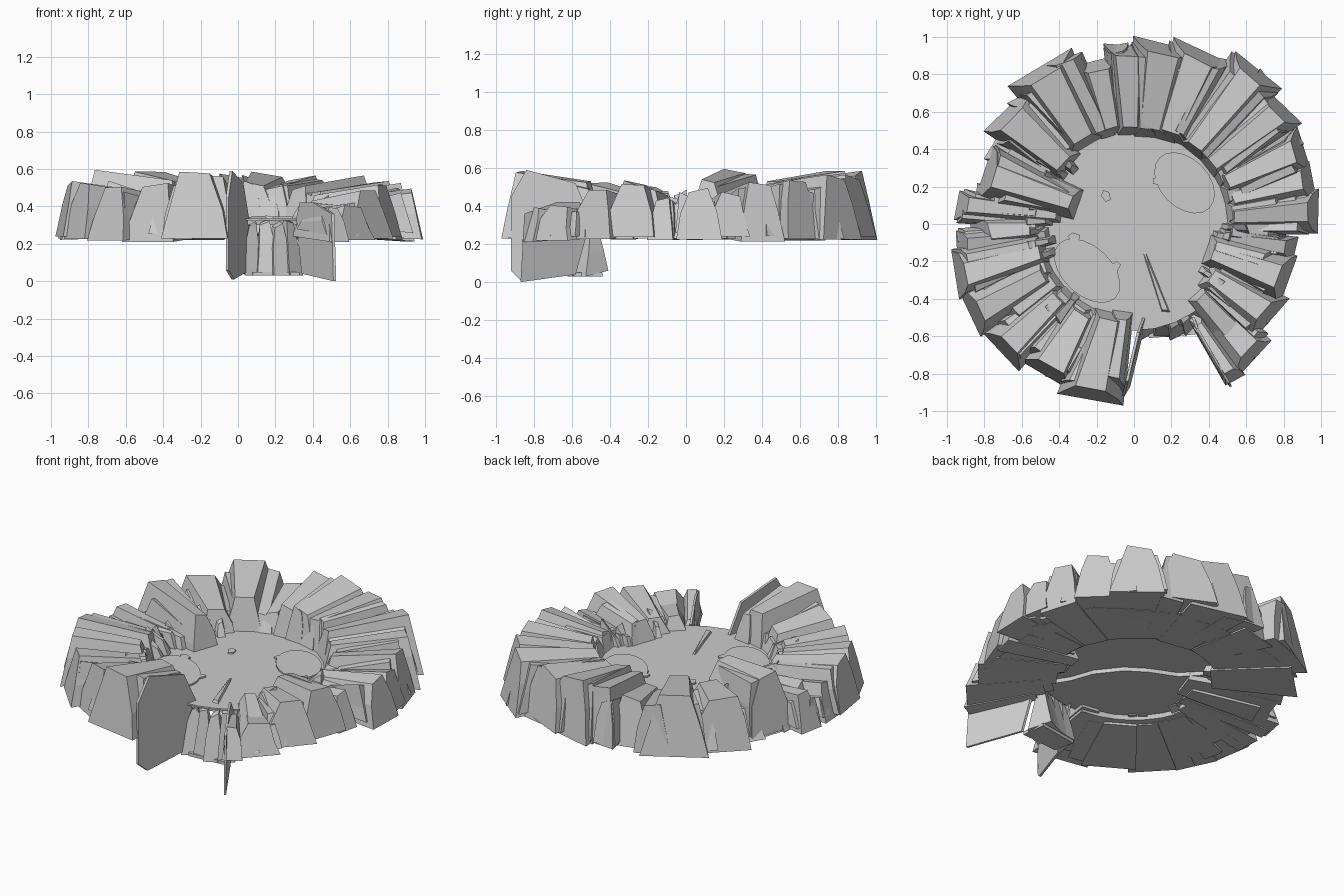
import bpy, bmesh, math, random
from mathutils import Vector

if "Cube" in bpy.data.objects:
    bpy.data.objects.remove(bpy.data.objects["Cube"])

random.seed(11)


def make(name, verts, faces):
    me = bpy.data.meshes.new(name)
    me.from_pydata(verts, [], faces)
    bm = bmesh.new()
    bm.from_mesh(me)
    bmesh.ops.recalc_face_normals(bm, faces=bm.faces)
    bm.to_mesh(me)
    bm.free()
    ob = bpy.data.objects.new(name, me)
    bpy.context.collection.objects.link(ob)
    return ob


def rock(name, deg, r0, r1, w0, w1, top0, top1, base=0.22, lean=0.06, yaw=0.0):
    """Radial rock ridge: faceted trapezoid section swept from inner to outer radius."""
    a = math.radians(deg)
    d, s = Vector((math.cos(a), math.sin(a), 0)), Vector((-math.sin(a), math.cos(a), 0))
    j = lambda k: random.uniform(-k, k)
    skew, tilt = j(.12), j(.1)
    prof = [(-1, 0), (-.8 + j(.06), .5 + j(.15)), (-.45 + skew + j(.08), 1 - max(0, tilt)),
            (.45 + skew + j(.08), 1 + min(0, tilt)), (.8 + j(.06), .5 + j(.15)), (1, 0)]
    cut = random.uniform(-.02, .02)     # outer end cut slightly off square
    verts = []
    for r, w, top, b, ln, c in ((r0, w0, top0, base + 0.03, -.06, 0),
                                (r1, w1, top1, base, lean, cut)):
        for u, v in prof:
            side = u * w + math.tan(yaw) * (r - r1)
            verts.append(d * (r - ln * v - abs(c) + c * u) + s * side
                         + Vector((0, 0, b + v * (top - b))))
    n = len(prof)
    faces = [(i, (i + 1) % n, n + (i + 1) % n, n + i) for i in range(n)]
    faces += [tuple(range(n)), tuple(range(n, 2 * n))]
    return make(name, verts, faces)


def prism(name, bottom, offset):
    """Flat plate: an outline extruded by an offset vector."""
    n = len(bottom)
    verts = [Vector(p) for p in bottom] + [Vector(p) + Vector(offset) for p in bottom]
    faces = [(i, (i + 1) % n, n + (i + 1) % n, n + i) for i in range(n)]
    return make(name, verts, faces + [tuple(range(n)), tuple(range(n, 2 * n))])


def slab(name, outline, z0, z1):
    return prism(name, [(x, y, z0) for x, y in outline], (0, 0, z1 - z0))


def ellipse(cx, cy, rx, ry, rot, n=20):
    c, s = math.cos(rot), math.sin(rot)
    pts = [(rx * math.cos(t * math.tau / n), ry * math.sin(t * math.tau / n)) for t in range(n)]
    return [(cx + x * c - y * s, cy + x * s + y * c) for x, y in pts]


# Main cliff rocks: angle, inner radius, outer radius, outer half width, top height
main = [
    (4, .48, 1.00, .12, .51), (14, .49, .99, .10, .49), (24, .49, 1.01, .12, .54),
    (38, .47, 1.04, .13, .55), (51, .47, 1.06, .16, .58), (69, .47, 1.01, .16, .58),
    (80, .46, .99, .18, .60), (92, .46, .97, .13, .59), (103, .47, .90, .13, .53),
    (121, .47, .98, .20, .60), (138, .44, .93, .17, .55), (161, .30, .85, .15, .61),
    (174, .36, .96, .08, .47), (187, .42, .96, .08, .46), (196, .47, 1.01, .13, .55),
    (209, .50, 1.01, .13, .54), (224, .51, .99, .14, .52), (239, .50, .94, .16, .54),
    (256, .47, .98, .18, .60), (303, .58, 1.0, .06, .41), (312, .52, .98, .13, .42),
    (325, .44, .91, .15, .50), (340, .39, .88, .14, .53), (351, .39, .88, .07, .46)]
for k, (deg, r0, r1, w, top) in enumerate(main):
    rock(f"cliff_rock_{k}", deg, r0, r1, w * .6, w, top - .07, top - .015,
         random.uniform(.21, .24))
    # narrower ridges overlapping each rock
    spread = math.degrees(w / r1)
    for i, o in enumerate((-.6, .55)):
        t = top - abs(o) * random.uniform(.05, .16)
        rock(f"cliff_ridge_{k}_{i}", deg + o * spread + random.uniform(-1, 1),
             r0 + random.uniform(-.02, .06), r1 - random.uniform(-.01, .08),
             w * random.uniform(.28, .38), w * random.uniform(.4, .55),
             t - random.uniform(.02, .1), t, random.uniform(.22, .26),
             random.uniform(.02, .09), random.uniform(-.08, .08))

# Low filler boulders closing the gaps between cliffs
for k, deg in enumerate(range(-48, 262, 11)):
    rock(f"filler_boulder_{k}", deg, .47, random.uniform(.8, .9), .07, .1,
         .42, random.uniform(.37, .44), .23, .1)

# Small stones at the inner rim
for k, deg in enumerate((-34, -26, -20, -14, -8, -2, 138, 145, 151, 170, 178, 184, 191,
                         199, 224, 231)):
    r = random.uniform(.39, .47)
    rock(f"rim_stone_{k}", deg, r, r + random.uniform(.12, .25), .025, .045,
         random.uniform(.37, .43), random.uniform(.41, .49), .26, .03)

# Crater floor, thicker half below it with a winding edge, and two low terraces
slab("floor", ellipse(0, 0, .57, .57, 0, 32), .325, .335)
edge = [(.32, -.46), (.22, -.3), (.17, -.16), (.06, -.02), (-.06, .06), (-.22, .13), (-.42, .34)]
arc = [(.54 * math.cos(math.radians(a)), .54 * math.sin(math.radians(a))) for a in range(145, 301, 12)]
slab("floor_lower_half", edge + arc, .3, .326)
slab("terrace_back", ellipse(.27, .22, .19, .13, -.8), .33, .345)
slab("terrace_front", ellipse(-.25, -.25, .21, .13, -.75), .33, .345)
for k, (x, y) in enumerate(((.13, .23), (.29, .24), (-.15, .15), (-.32, -.07), (-.1, -.23))):
    slab(f"floor_pebble_{k}", ellipse(x, y, .035, .025, k, 5), .33, .345)
rock("floor_ridge", 290, .16, .53, .006, .03, .345, .35, .31, .03)

# Stepped fall rocks in the front opening
for k, (deg, r1, w, top) in enumerate(((278, .62, .05, .32), (285, .64, .055, .33),
                                       (292, .65, .055, .32), (299, .66, .05, .33))):
    rock(f"fall_rock_{k}", deg, .49, r1, w * .85, w, top, top - .01, .03, .06)
slab("fall_base", [(.05, -.48), (.31, -.44), (.33, -.59), (.08, -.61)], .03, .05)

# Thin cliff walls flanking the opening
prism("left_cliff_wall",
      [(-.05, -.92, .06), (-.02, -.87, .01), (.05, -.58, .05), (.06, -.5, .33),
       (.03, -.58, .52), (-.03, -.84, .59), (-.05, -.92, .45)], (-.015, 0, 0))
prism("right_cliff_wall",
      [(.51, -.87, .0), (.34, -.58, .04), (.31, -.5, .33), (.33, -.56, .42),
       (.4, -.68, .42), (.5, -.85, .36)], (.015, 0, 0))
